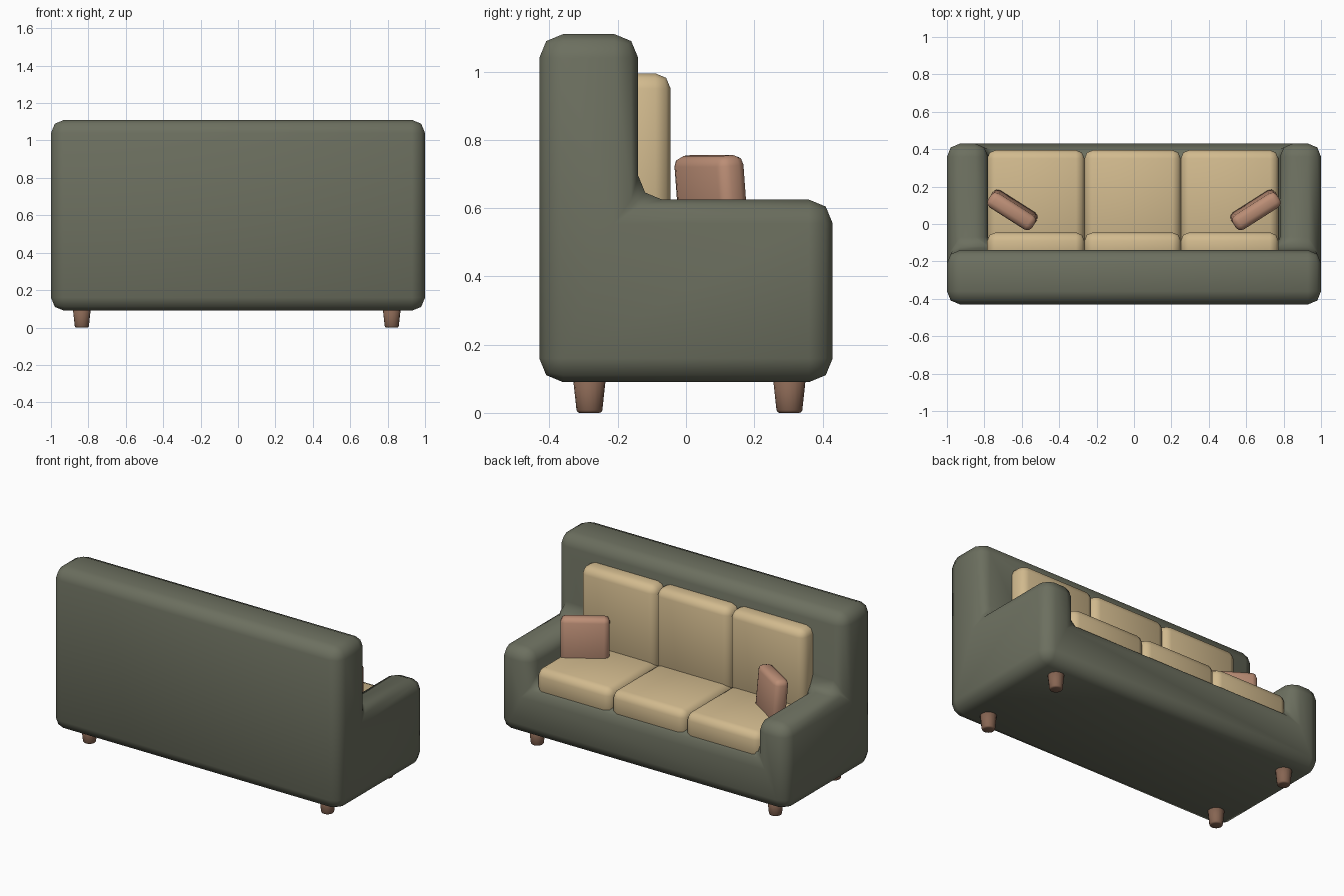
import bpy, bmesh
from math import radians
from mathutils import Matrix

if "Cube" in bpy.data.objects:
    bpy.data.objects.remove(bpy.data.objects["Cube"])


def material(name, rgb):
    m = bpy.data.materials.new(name)
    m.diffuse_color = (*rgb, 1)
    m.use_nodes = True
    m.node_tree.nodes["Principled BSDF"].inputs["Base Color"].default_value = m.diffuse_color
    return m


OLIVE = material("olive_fabric", (0.15, 0.16, 0.115))
TAN = material("tan_fabric", (0.64, 0.49, 0.27))
ROSE = material("rose_fabric", (0.50, 0.27, 0.18))
WOOD = material("wood", (0.24, 0.13, 0.085))


def finish(bm, name, mat):
    bmesh.ops.recalc_face_normals(bm, faces=bm.faces[:])
    me = bpy.data.meshes.new(name)
    bm.to_mesh(me)
    bm.free()
    me.materials.append(mat)
    me.shade_smooth()
    ob = bpy.data.objects.new(name, me)
    bpy.context.collection.objects.link(ob)
    return ob


def round_edges(bm, width, segments=2):
    bmesh.ops.bevel(bm, geom=bm.edges[:], offset=width, segments=segments,
                    profile=0.5, affect='EDGES', clamp_overlap=True)


def soft_box(name, lo, hi, width, mat):
    bm = bmesh.new()
    bmesh.ops.create_cube(bm, size=1)
    for v in bm.verts:
        v.co = [(a + b) / 2 + c * (b - a) for a, b, c in zip(lo, hi, v.co)]
    round_edges(bm, width)
    return finish(bm, name, mat)


# Sofa frame: base, arms and back as one shell made from stacked blocks
xs, ys, zs = (-1, -0.78, 0.78, 1), (-0.43, -0.14, 0.43), (0.09, 0.40, 0.625, 1.11)


def filled(i, j, k):
    if not (0 <= i < 3 and 0 <= j < 2 and 0 <= k < 3):
        return False
    return j == 0 or k == 0 or (k == 1 and i != 1)


bm = bmesh.new()
for i in range(3):
    for j in range(2):
        for k in range(3):
            if not filled(i, j, k):
                continue
            for axis in range(3):
                for side in (0, 1):
                    n = [i, j, k]
                    n[axis] += 2 * side - 1
                    if filled(*n):
                        continue
                    quad = []
                    for a, b in ((0, 0), (1, 0), (1, 1), (0, 1)):
                        c = [i, j, k]
                        c[axis] += side
                        c[(axis + 1) % 3] += a
                        c[(axis + 2) % 3] += b
                        quad.append(bm.verts.new((xs[c[0]], ys[c[1]], zs[c[2]])))
                    bm.faces.new(quad)
bmesh.ops.remove_doubles(bm, verts=bm.verts[:], dist=0.001)
bmesh.ops.recalc_face_normals(bm, faces=bm.faces[:])
bmesh.ops.dissolve_limit(bm, angle_limit=radians(2), verts=bm.verts[:], edges=bm.edges[:])
round_edges(bm, 0.07)
finish(bm, "sofa_frame", OLIVE)

# Seat and back cushions, three of each
splits = (-0.785, -0.265, 0.25, 0.772)
for n in range(3):
    x0, x1 = splits[n], splits[n + 1]
    soft_box(f"seat_cushion_{n + 1}", (x0, -0.17, 0.34), (x1, 0.395, 0.52), 0.045, TAN)
    soft_box(f"back_cushion_{n + 1}", (x0, -0.20, 0.46), (x1, -0.045, 0.995), 0.045, TAN)

# Throw pillows, turned inwards and leaning slightly back
for side, name in ((1, "right"), (-1, "left")):
    ob = soft_box(f"{name}_pillow", (-0.14, -0.045, -0.135), (0.14, 0.045, 0.135), 0.03, ROSE)
    ob.matrix_world = (Matrix.Translation((side * 0.65, 0.075, 0.62))
                       @ Matrix.Rotation(side * radians(32.5), 4, 'Z')
                       @ Matrix.Rotation(radians(5), 4, 'X'))

# Tapered round legs
for x, sx in ((-0.835, "left"), (0.822, "right")):
    for y, sy in ((-0.283, "front"), (0.303, "rear")):
        bm = bmesh.new()
        bmesh.ops.create_cone(bm, cap_ends=True, segments=16, radius1=0.037, radius2=0.05,
                              depth=0.12, matrix=Matrix.Translation((x, y, 0.06)))
        rim = [e for e in bm.edges if all(v.co.z < 0.01 for v in e.verts)]
        bmesh.ops.bevel(bm, geom=rim, offset=0.008, segments=2, profile=0.5, affect='EDGES')
        ob = finish(bm, f"{sy}_{sx}_leg", WOOD)
